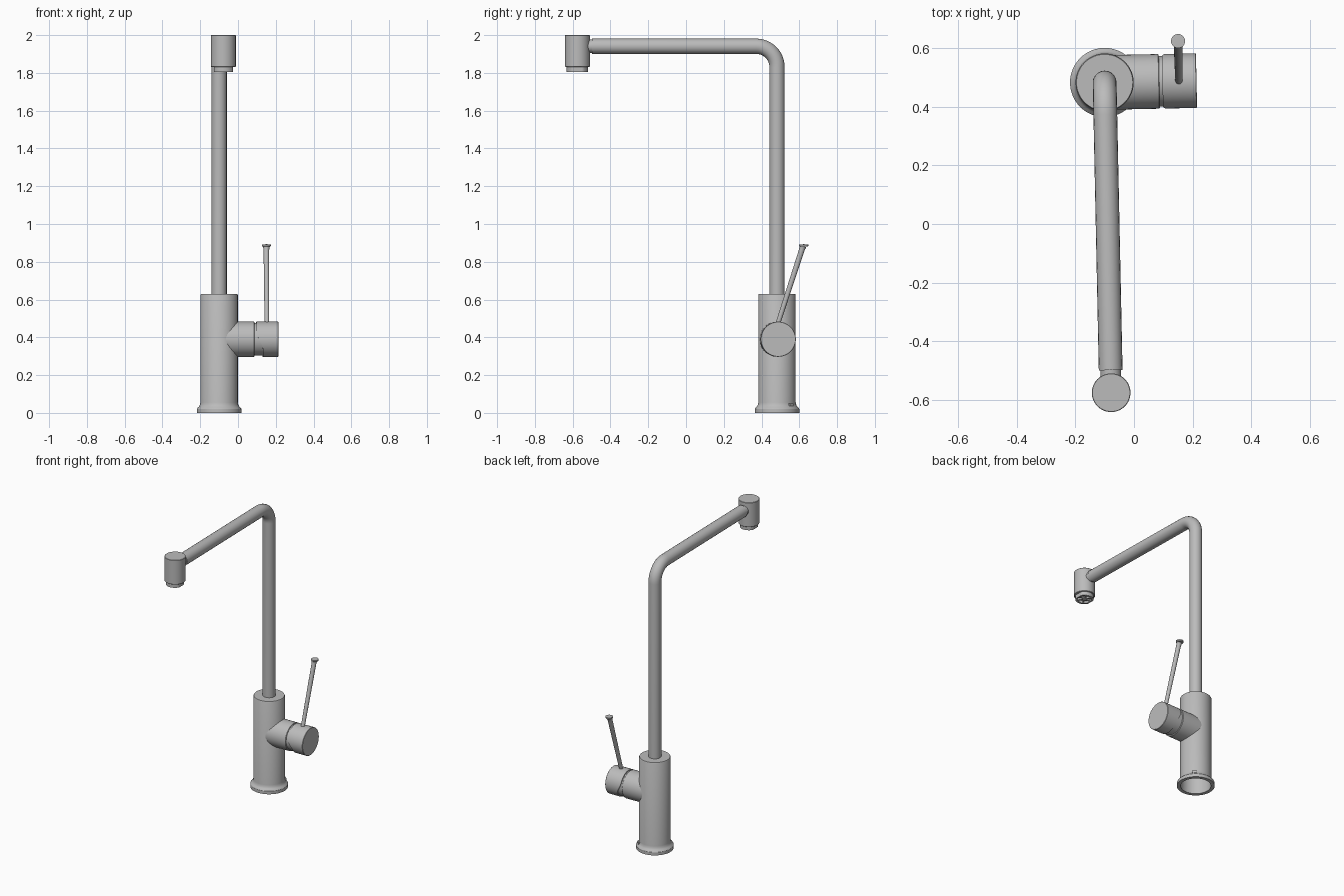
import bpy, bmesh, math
from mathutils import Matrix, Vector

cube = bpy.data.objects.get("Cube")
if cube:
    bpy.data.objects.remove(cube, do_unlink=True)

# Single brushed metal colour
metal = bpy.data.materials.new("brushed grey metal")
metal.use_nodes = True
GREY = (0.5, 0.5, 0.5, 1)
metal.diffuse_color = GREY
metal.node_tree.nodes["Principled BSDF"].inputs["Base Color"].default_value = GREY

# Everything is built around the body axis, then set back and turned slightly
PLACE = Matrix.Translation((-0.1, 0.482, 0)) @ Matrix.Rotation(math.radians(1.2), 4, 'Z')
ALONG_X = Matrix.Rotation(math.radians(90), 4, 'Y')


def finish(ob):
    ob.matrix_world = PLACE
    ob.data.materials.clear()
    ob.data.materials.append(metal)
    bpy.ops.object.select_all(action='DESELECT')
    ob.select_set(True)
    bpy.context.view_layer.objects.active = ob
    bpy.ops.object.shade_smooth_by_angle(angle=math.radians(30))
    return ob


def from_bmesh(name, bm):
    bmesh.ops.recalc_face_normals(bm, faces=bm.faces)
    mesh = bpy.data.meshes.new(name)
    bm.to_mesh(mesh)
    bm.free()
    ob = bpy.data.objects.new(name, mesh)
    bpy.context.collection.objects.link(ob)
    return finish(ob)


def lathe(name, profile, matrix=Matrix(), shape=None, n=48):
    """Revolve (radius, height) points around z; radius 0 makes a pole."""
    bm = bmesh.new()
    rings = []
    for r, h in profile:
        if r == 0:
            rings.append([bm.verts.new((0, 0, h))] * n)
        else:
            rings.append([bm.verts.new((r * math.cos(math.tau * i / n),
                                        r * math.sin(math.tau * i / n), h)) for i in range(n)])
    for a, b in zip(rings, rings[1:]):
        for i in range(n):
            j = (i + 1) % n
            bm.faces.new(list(dict.fromkeys((a[i], a[j], b[j], b[i]))))
    bm.transform(matrix)
    if shape:
        for v in bm.verts:
            shape(v.co)
    return from_bmesh(name, bm)


def box(name, size, matrix):
    bm = bmesh.new()
    bmesh.ops.create_cube(bm, size=1)
    bmesh.ops.scale(bm, vec=size, verts=bm.verts)
    bm.transform(matrix)
    return from_bmesh(name, bm)


# Body with flared foot, hollow from below
lathe("body", [(0, 0.25), (0.095, 0.25), (0.095, 0), (0.118, 0), (0.118, 0.021),
               (0.114, 0.027), (0.107, 0.033), (0.102, 0.042), (0.099, 0.055),
               (0.099, 0.624), (0.096, 0.63), (0, 0.63)])
# Small fixing screw on the foot
turn = Matrix.Rotation(math.radians(45), 4, 'Z')
box("foot_screw", (0.016, 0.03, 0.014), turn @ Matrix.Translation((0.1, 0, 0.043)))

# Spout pipe: upright, rounded bend, level arm
TOP, BEND, END = 1.941, 0.11, -0.98
path = [(0, 0, 0.6)]
for i in range(13):
    a = math.radians(90 * i / 12)
    path.append((0, -BEND + BEND * math.cos(a), TOP - BEND + BEND * math.sin(a)))
path.append((0, END, TOP))
curve = bpy.data.curves.new("spout_pipe", 'CURVE')
curve.dimensions = '3D'
curve.bevel_depth = 0.0405
curve.bevel_resolution = 8
curve.use_fill_caps = True
spline = curve.splines.new('POLY')
spline.points.add(len(path) - 1)
for p, co in zip(spline.points, path):
    p.co = (*co, 1)
pipe = bpy.data.objects.new("spout_pipe", curve)
bpy.context.collection.objects.link(pipe)
bpy.ops.object.select_all(action='DESELECT')
pipe.select_set(True)
bpy.context.view_layer.objects.active = pipe
bpy.ops.object.convert(target='MESH')
finish(bpy.context.view_layer.objects.active)

# Neck and outlet head
HEAD = Matrix.Translation((0, -1.057, 0))
lathe("spout_neck", [(0, 0), (0.035, 0), (0.035, 0.08), (0, 0.08)],
      Matrix.Translation((0, END - 0.06, TOP)) @ Matrix.Rotation(math.radians(-90), 4, 'X'))
lathe("outlet_head", [(0, 1.832), (0.064, 1.832), (0.066, 1.834), (0.066, 1.998),
                      (0.064, 2.0), (0, 2.0)], HEAD)


# Aerator ring with two flats and a cross inside
def flats(co):
    co.x = max(-0.05, min(0.05, co.x))


lathe("aerator", [(0, 1.822), (0.044, 1.822), (0.044, 1.806), (0.057, 1.806),
                  (0.057, 1.835), (0, 1.835)], HEAD, flats)
for k in range(3):
    box(f"aerator_bar_{k + 1}", (0.088, 0.008, 0.012),
        HEAD @ Matrix.Translation((0, 0, 1.816)) @ Matrix.Rotation(math.radians(60 * k), 4, 'Z'))
lathe("aerator_hub", [(0, 1.808), (0.014, 1.808), (0.014, 1.824), (0, 1.824)], HEAD, n=24)

# Mixer: fixed collar, recessed core, turning cap
SIDE = Matrix.Translation((0, 0, 0.39)) @ ALONG_X
lathe("mixer_collar", [(0, 0.03), (0.093, 0.03), (0.093, 0.184), (0.091, 0.186), (0, 0.186)], SIDE)
lathe("mixer_core", [(0, 0.17), (0.086, 0.17), (0.086, 0.25), (0, 0.25)], SIDE)


# The cap's inner edge steps back on its lower half
def step_back(co):
    if co.x < 0.22:
        t = max(0.0, min(1.0, (0.43 - co.z) / 0.10))
        co.x += 0.034 * t * t * (3 - 2 * t)


lathe("mixer_cap", [(0.08, 0.197), (0.093, 0.197), (0.093, 0.311), (0.091, 0.313), (0, 0.313)],
      SIDE, step_back, n=64)

# Lever rod and its flat end button
start, end = Vector((0.253, -0.018, 0.42)), Vector((0.253, 0.132, 0.882))
axis = end - start
length = axis.length
lean = Matrix.Translation(start) @ axis.to_track_quat('Z', 'Y').to_matrix().to_4x4()
lathe("lever_rod", [(0, 0), (0.012, 0), (0.015, length - 0.02), (0.017, length - 0.006),
                    (0.019, length), (0, length)], lean, n=24)
lathe("lever_button", [(0, -0.004), (0.021, -0.004), (0.024, 0), (0.024, 0.008), (0, 0.009)],
      Matrix.Translation((0.253, 0.136, 0.884)), n=32)
